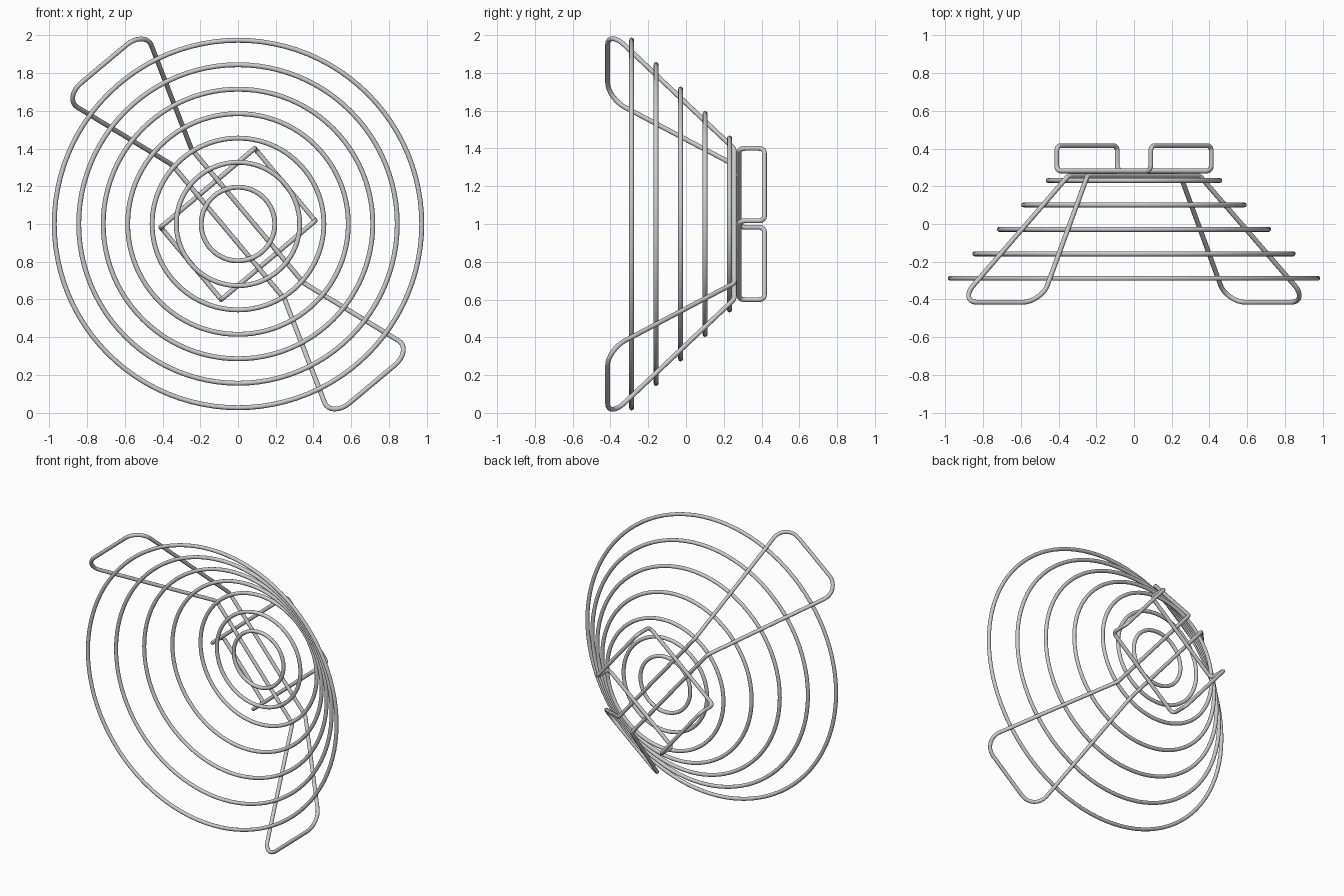
import bpy, math
from mathutils import Vector

if "Cube" in bpy.data.objects:
    bpy.data.objects.remove(bpy.data.objects["Cube"])

WIRE = 0.0128
# in-plane axes of the tilted frame (u runs along the handles)
U = Vector((-0.642, 0, 0.767))
V = Vector((0.767, 0, 0.642))
C = Vector((0, 0, 1))


def pt(u, v, y):
    return C + U * u + V * v + Vector((0, y, 0))


def wire_loop(name, corners):
    """Closed round wire; corners are (point, fillet radius)."""
    path, n = [], len(corners)
    for i, (p, r) in enumerate(corners):
        a = (corners[i - 1][0] - p).normalized()
        b = (corners[(i + 1) % n][0] - p).normalized()
        half = a.angle(b) / 2
        centre = p + (a + b).normalized() * (r / math.sin(half))
        t = r / math.tan(half)
        s = (p + a * t - centre).normalized()
        e = (p + b * t - centre).normalized()
        path += [centre + s.slerp(e, k / 8) * r for k in range(9)]
    cu = bpy.data.curves.new(name, 'CURVE')
    cu.dimensions = '3D'
    cu.bevel_depth = WIRE
    cu.bevel_resolution = 4
    sp = cu.splines.new('POLY')
    sp.points.add(len(path) - 1)
    for q, co in zip(sp.points, path):
        q.co = (*co, 1)
    sp.use_cyclic_u = True
    ob = bpy.data.objects.new(name, cu)
    bpy.context.collection.objects.link(ob)
    bpy.ops.object.select_all(action='DESELECT')
    ob.select_set(True)
    bpy.context.view_layer.objects.active = ob
    bpy.ops.object.convert(target='MESH')
    bpy.ops.object.shade_smooth()


# concentric basket rings: (radius, y)
rings = [(0.974 - 0.1297 * i, -0.288 + 0.1297 * i) for i in range(5)]
rings += [(0.327, 0.231), (0.195, 0.231)]
for i, (r, y) in enumerate(rings):
    bpy.ops.mesh.primitive_torus_add(
        major_radius=r, minor_radius=WIRE, major_segments=96, minor_segments=12,
        location=(0, y, 1), rotation=(math.pi / 2, 0, 0))
    bpy.context.object.name = f"basket_ring_{i + 1}"
    bpy.ops.object.shade_smooth()

# handle frame: one wire running along the back and out to both handles
frame = []
for s in (1, -1):
    frame += [(pt(s * 0.463, s * 0.066, 0.256), 0.04),
              (pt(s * 1.107, s * 0.285, -0.415), 0.10),
              (pt(s * 1.107, -s * 0.285, -0.415), 0.10),
              (pt(s * 0.463, -s * 0.066, 0.256), 0.04)]
wire_loop("handle_frame", frame)

# foot frame: two crossbars joined by raised feet
foot = []
for s in (1, -1):
    foot += [(pt(s * 0.25, -s * s * s * 0.325, 0.281), 0.03),
             (pt(s * 0.25, s * 0.325, 0.281), 0.03),
             (pt(s * 0.25, s * 0.325, 0.415), 0.03),
             (pt(-s * 0.25, s * 0.325, 0.415), 0.03)]
wire_loop("foot_frame", foot)
